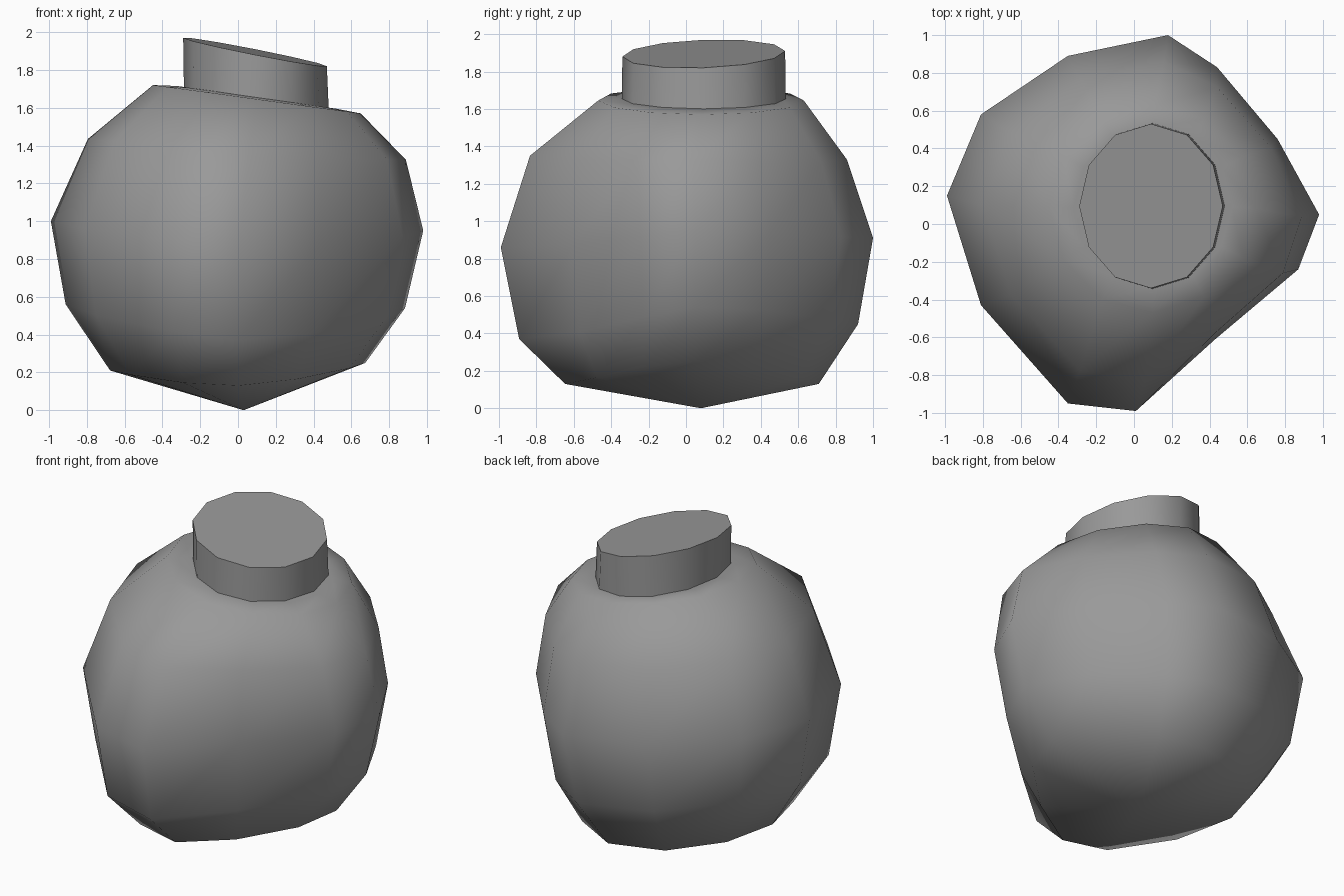
import bpy
import bmesh
from math import cos, sin, radians

cube = bpy.data.objects.get("Cube")
if cube:
    bpy.data.objects.remove(cube, do_unlink=True)

grey = bpy.data.materials.new("stone grey")
grey.use_nodes = True
colour = (0.32, 0.32, 0.32, 1)
grey.diffuse_color = colour
grey.node_tree.nodes["Principled BSDF"].inputs["Base Color"].default_value = colour

SIDES = 12
ANGLES = [radians(i * 360 / SIDES) for i in range(SIDES)]


def loft(name, rings, bottom=None):
    """Skin a stack of rings, with a flat lid and an optional bottom tip."""
    bm = bmesh.new()
    loops = [[bm.verts.new(p) for p in ring] for ring in rings]
    for low, high in zip(loops, loops[1:]):
        for i in range(SIDES):
            j = (i + 1) % SIDES
            bm.faces.new((low[i], low[j], high[j], high[i]))
    bm.faces.new(loops[-1])
    if bottom:
        tip = bm.verts.new(bottom)
        for i in range(SIDES):
            bm.faces.new((loops[0][(i + 1) % SIDES], loops[0][i], tip))
    else:
        bm.faces.new(loops[0][::-1])
    bmesh.ops.recalc_face_normals(bm, faces=bm.faces)
    mesh = bpy.data.meshes.new(name)
    bm.to_mesh(mesh)
    bm.free()
    mesh.materials.append(grey)
    obj = bpy.data.objects.new(name, mesh)
    bpy.context.collection.objects.link(obj)
    return obj


def smooth(obj, angle):
    bpy.ops.object.select_all(action='DESELECT')
    obj.select_set(True)
    bpy.context.view_layer.objects.active = obj
    bpy.ops.object.shade_smooth_by_angle(angle=radians(angle))


# Irregular diamond outline at the widest part of the body
outline = [(.98, .05), (.76, .45), (.44, .83), (.18, 1.0), (-.35, .89), (-.81, .58),
           (-.99, .15), (-.81, -.43), (-.35, -.95), (.01, -.99), (.43, -.61), (.87, -.24)]


def body_ring(cx, cy, radius, diamond, z, tilt_x, tilt_y, saddle):
    """Blend a circle with the diamond outline, then tilt and bend the ring."""
    ring = []
    for a, (ox, oy) in zip(ANGLES, outline):
        x = cos(a) * (1 - diamond) + ox * diamond
        y = sin(a) * (1 - diamond) + oy * diamond
        height = z + tilt_x * cos(a) + tilt_y * sin(a) + saddle * cos(2 * a)
        ring.append((cx + radius * x, cy + radius * y, height))
    return ring


# Body, from the lowest ring to the shoulder
body = loft("body", [
    body_ring(0, .03, .68, .5, .18, .02, 0, .05),
    body_ring(-.01, .01, .91, .9, .48, -.01, .04, .07),
    body_ring(0, 0, 1, 1, .93, -.025, .025, .045),
    body_ring(.05, .01, .85, .7, 1.36, -.055, -.01, .02),
    body_ring(.1, .08, .55, .1, 1.645, -.075, 0, 0),
    body_ring(.1, .09, .42, 0, 1.655, -.06, 0, 0),
], bottom=(.03, .08, 0))
smooth(body, 60)


# Neck with a slanted flat top
def neck_ring(cx, rx, ry, z):
    return [(cx + rx * cos(a), .095 + ry * sin(a), z - .075 * cos(a) + .015 * sin(a))
            for a in ANGLES]


neck = loft("neck", [neck_ring(.1, .385, .44, 1.55), neck_ring(.09, .38, .435, 1.895)])
smooth(neck, 40)
